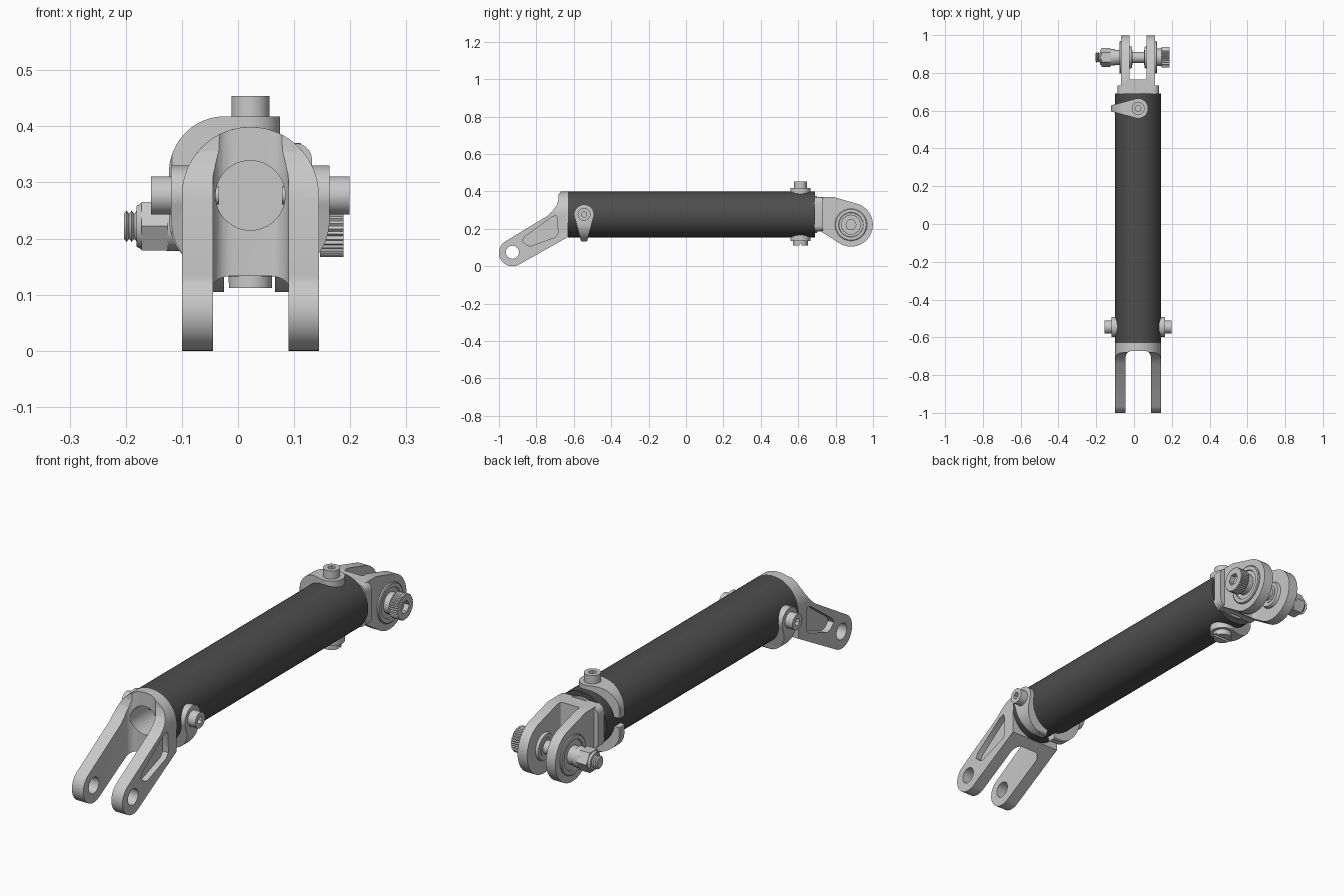
import bpy, bmesh
from math import cos, sin, pi, radians
from mathutils import Matrix, Vector

if "Cube" in bpy.data.objects:
    bpy.data.objects.remove(bpy.data.objects["Cube"])

CX, CZ, R = 0.022, 0.277, 0.122      # tube axis and radius
PY, PZ = 0.882, 0.222                # rear pivot


def material(name, v):
    m = bpy.data.materials.new(name)
    m.diffuse_color = (v, v, v, 1)
    m.use_nodes = True
    m.node_tree.nodes["Principled BSDF"].inputs["Base Color"].default_value = m.diffuse_color
    return m


METAL = material("light_metal", 0.58)
DARK = material("dark_tube_coating", 0.075)


def arc(u, v, r, a0=0, a1=360, n=48):
    """Points on an arc; a full circle omits the repeated end point."""
    k = n if abs(a1 - a0) == 360 else n - 1
    return [(u + r * cos(radians(a0 + (a1 - a0) * i / k)),
             v + r * sin(radians(a0 + (a1 - a0) * i / k))) for i in range(n)]


def finish(name, bm, mat):
    bmesh.ops.recalc_face_normals(bm, faces=bm.faces)
    me = bpy.data.meshes.new(name)
    bm.to_mesh(me)
    bm.free()
    me.materials.append(mat)
    ob = bpy.data.objects.new(name, me)
    bpy.context.collection.objects.link(ob)
    return ob


def prism(name, pts, axis, a, b, mat=METAL):
    """Extrude a 2D outline along an axis from a to b."""
    place = {"X": lambda u, v, w: (w, u, v),
             "Y": lambda u, v, w: (u, w, v),
             "Z": lambda u, v, w: (u, v, w)}[axis]
    bm = bmesh.new()
    lo = [bm.verts.new(place(u, v, a)) for u, v in pts]
    hi = [bm.verts.new(place(u, v, b)) for u, v in pts]
    n = len(pts)
    bm.faces.new(lo)
    bm.faces.new(hi)
    for i in range(n):
        j = (i + 1) % n
        bm.faces.new((lo[i], lo[j], hi[j], hi[i]))
    return finish(name, bm, mat)


def lathe(name, profile, n=40):
    """Revolve (x, radius) points about the rear pivot axis."""
    bm = bmesh.new()
    rings = [[bm.verts.new((x, u, v)) for u, v in arc(PY, PZ, r, n=n)]
             for x, r in profile]
    for p, q in zip(rings, rings[1:]):
        for i in range(n):
            j = (i + 1) % n
            bm.faces.new((p[i], p[j], q[j], q[i]))
    bm.faces.new(rings[0])
    bm.faces.new(rings[-1])
    return finish(name, bm, METAL)


def boolean(ob, tool, op="DIFFERENCE"):
    mod = ob.modifiers.new("cut", "BOOLEAN")
    mod.operation, mod.object, mod.solver = op, tool, "EXACT"
    dg = bpy.context.evaluated_depsgraph_get()
    dg.update()
    me = bpy.data.meshes.new_from_object(ob.evaluated_get(dg))
    ob.modifiers.clear()
    ob.data = me
    bpy.data.objects.remove(tool)
    return ob


def rounded(u0, u1, v0, v1, r):
    return (arc(u1 - r, v1 - r, r, 0, 90, 7) + arc(u0 + r, v1 - r, r, 90, 180, 7)
            + arc(u0 + r, v0 + r, r, 180, 270, 7) + arc(u1 - r, v0 + r, r, 270, 360, 7))


# Main tube
tube = prism("tube", arc(CX, CZ, R, n=72), "Y", -0.63, 0.69, DARK)
boolean(tube, prism("bore", arc(CX, CZ, 0.1), "Y", -0.8, 0.8, DARK))

# Front fork: side outline trimmed by an arch, then slotted
side = ([(-0.63, 0.157), (-0.63, 0.41), (-0.68, 0.41), (-0.682, 0.355),
         (-0.692, 0.325), (-0.712, 0.297), (-0.74, 0.27)]
        + arc(-0.928, 0.072, 0.072, 120.6, 298.7, 30))
fork = prism("front_fork", side, "X", -0.2, 0.3)
boolean(fork, prism("arch", arc(CX, CZ, R, 0, 180, 40) + [(CX - R, -0.1), (CX + R, -0.1)],
                    "Y", -1.2, -0.5), "INTERSECT")
boolean(fork, prism("slot", rounded(-0.045, 0.09, -1.3, -0.672, 0.035), "Z", -0.2, 0.6))
boolean(fork, prism("pin_hole", arc(-0.928, 0.075, 0.035, n=32), "X", -0.4, 0.4))
boolean(fork, prism("bore", arc(CX, CZ, 0.062), "Y", -0.8, -0.5))
pocket = [(-0.875, 0.135), (-0.865, 0.155), (-0.715, 0.265), (-0.695, 0.27),
          (-0.687, 0.255), (-0.685, 0.175), (-0.7, 0.155), (-0.83, 0.108), (-0.85, 0.112)]
for a, b in ((-0.3, -0.072), (0.117, 0.3)):
    boolean(fork, prism("pocket", pocket, "X", a, b))

# Fork spigot inside the tube
spigot = prism("fork_spigot", arc(CX, CZ, 0.1), "Y", -0.632, -0.46)
boolean(spigot, prism("bore", arc(CX, CZ, 0.062), "Y", -0.8, -0.4))

# Rear clevis: plug, flange and two lugs
prism("rear_plug", arc(CX, CZ, 0.1), "Y", 0.5, 0.7)
prism("rear_flange", rounded(CX - 0.11, CX + 0.11, 0.187, 0.37, 0.03), "Y", 0.688, 0.732)
lug = [(0.72, 0.187), (0.72, 0.37), (0.79, 0.37)] + arc(PY, PZ, 0.117, 73, -124, 40)
clevis = prism("rear_clevis", lug, "X", -0.07, 0.112)
boolean(clevis, prism("slot", rounded(-0.025, 0.066, 0.765, 1.3, 0.01), "Z", -0.2, 0.6))

# Pivot bearings and washers on both lugs
for s, tag in ((-1, "left"), (1, "right")):
    def at(d):
        return CX + s * d
    lathe("bearing_ring_" + tag, [(at(0.085), 0.086), (at(0.096), 0.086), (at(0.099), 0.082),
                                  (at(0.099), 0.066), (at(0.094), 0.064), (at(0.094), 0.05)])
    lathe("bearing_bush_" + tag, [(at(0.03), 0.04), (at(0.125), 0.04)])
    lathe("inner_collar_" + tag, [(at(0.033), 0.055), (at(0.045), 0.06), (at(0.05), 0.06)])

# Pivot bolt with knurled socket head, hex nut and threaded end
lathe("bolt_shank", [(-0.17, 0.029), (0.15, 0.029)])
lathe("bolt_spacer", [(0.11, 0.046), (0.148, 0.046)])
knurl = [(PY + (0.055 if i % 2 else 0.0515) * cos(pi * i / 36),
          PZ + (0.055 if i % 2 else 0.0515) * sin(pi * i / 36)) for i in range(72)]
head = prism("bolt_head", knurl, "X", 0.146, 0.188)
boolean(head, prism("socket", arc(PY, PZ, 0.028, n=6), "X", 0.165, 0.3))
lathe("nut_collar", [(-0.127, 0.044), (-0.1, 0.044)])
prism("hex_nut", arc(PY, PZ, 0.05, n=6), "X", -0.172, -0.125)
lathe("nut_dome", [(-0.181, 0.036), (-0.17, 0.043)])
lathe("bolt_thread", [p for i in range(4) for p in
                      ((-0.203 + i * 0.009, 0.022), (-0.1985 + i * 0.009, 0.028))], 24)

# Saddle washer: teardrop trimmed to a curved back and hollowed to fit the tube
# (local frame: tube axis y, outward z, tail toward -x)
tear = [(-0.145, 0.012), (-0.14, 0.018), (-0.12, 0.022)] + arc(0, 0, 0.053, 115, -115, 30) \
    + [(-0.12, -0.022), (-0.14, -0.018), (-0.145, -0.012)]
saddle = prism("saddle", tear, "Z", 0.02, 0.2)
back = [(0.07, 0.0), (0.07, 0.141), (-0.045, 0.141)] \
    + arc(-0.045, 0.041, 0.1, 95, 175, 14) + [(-0.145, 0.0)]
boolean(saddle, prism("back", back, "Y", -0.2, 0.2), "INTERSECT")
boolean(saddle, prism("seat", arc(0, 0, R - 0.001, n=72), "Y", -0.3, 0.3))

# Cap screw with hex socket, and a slotted low screw
cap = prism("cap_screw", arc(0, 0, 0.034, n=32), "Z", 0.1, 0.177)
boolean(cap, prism("socket", arc(0, 0, 0.016, n=6), "Z", 0.155, 0.3))
low = prism("slotted_screw", arc(0, 0, 0.039, n=32), "Z", 0.1, 0.165)
boolean(low, prism("slot", [(-0.1, -0.006), (0.1, -0.006), (0.1, 0.006), (-0.1, 0.006)],
                   "Z", 0.155, 0.3))
shank = prism("screw_shank", arc(0, 0, 0.016, n=20), "Z", 0.056, 0.13)


def copy(src, name, xdir, zdir, y):
    m = Matrix((Vector(xdir), Vector((0, 1, 0)), Vector(zdir))).transposed().to_4x4()
    me = src.data.copy()
    me.transform(Matrix.Translation((CX, y, CZ)) @ m)
    if m.determinant() < 0:
        me.flip_normals()
    bpy.context.collection.objects.link(bpy.data.objects.new(name, me))


for tag, xd, zd, y, screw in (("right", (0, 0, 1), (1, 0, 0), -0.545, cap),
                              ("left", (0, 0, 1), (-1, 0, 0), -0.545, cap),
                              ("top", (1, 0, 0), (0, 0, 1), 0.612, cap),
                              ("bottom", (1, 0, 0), (0, 0, -1), 0.612, low)):
    copy(saddle, "saddle_washer_" + tag, xd, zd, y)
    copy(screw, "screw_head_" + tag, xd, zd, y)
    copy(shank, "screw_shank_" + tag, xd, zd, y)
for ob in (saddle, cap, low, shank):
    bpy.data.objects.remove(ob)

# Smooth curved faces, keep edges sharp
for ob in bpy.context.scene.objects:
    ob.select_set(True)
    bpy.context.view_layer.objects.active = ob
bpy.ops.object.shade_smooth_by_angle(angle=radians(30))
